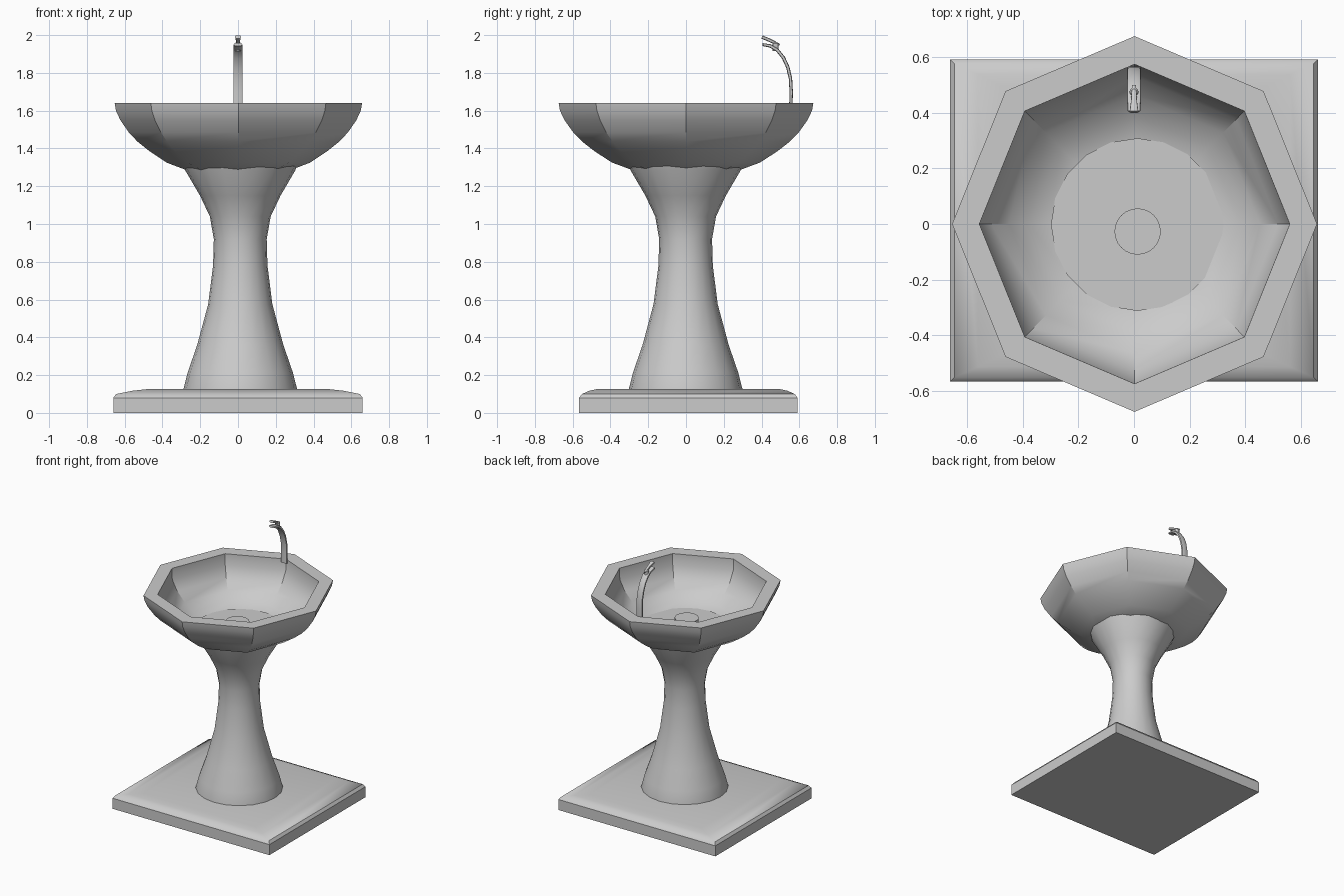
import bpy, bmesh, math
from mathutils import Vector

if "Cube" in bpy.data.objects:
    bpy.data.objects.remove(bpy.data.objects["Cube"])


def skin(name, rings, closed_loop=False, angle=30):
    """Bridge a list of equal-length vertex rings into one surface."""
    bm = bmesh.new()
    loops = [[bm.verts.new(p) for p in ring] for ring in rings]
    n = len(loops[0])
    for a, b in zip(loops, loops[1:]):
        for i in range(n):
            j = (i + 1) % n
            bm.faces.new((a[i], a[j], b[j], b[i]))
    bm.faces.new(loops[0][::-1])
    bm.faces.new(loops[-1])
    bmesh.ops.recalc_face_normals(bm, faces=bm.faces)
    me = bpy.data.meshes.new(name)
    bm.to_mesh(me)
    bm.free()
    ob = bpy.data.objects.new(name, me)
    bpy.context.collection.objects.link(ob)
    bpy.context.view_layer.objects.active = ob
    ob.select_set(True)
    bpy.ops.object.shade_smooth_by_angle(angle=math.radians(angle))
    ob.select_set(False)
    return ob


def lathe(name, profile, sides, cx=0, cy=0, sy=1, angle=30):
    """Revolve (radius, z) points around a vertical axis."""
    rings = []
    for r, z in profile:
        rings.append([(cx + r * math.cos(2 * math.pi * i / sides),
                       cy + sy * r * math.sin(2 * math.pi * i / sides), z)
                      for i in range(sides)])
    return skin(name, rings, angle=angle)


def sweep(name, path, sides=12):
    """Sweep a rounded flat section along (y, z, width, thickness) stations."""
    pts = [Vector((0, y, z)) for y, z, _, _ in path]
    rings = []
    for k, (p, (_, _, w, t)) in enumerate(zip(pts, path)):
        d = (pts[min(k + 1, len(pts) - 1)] - pts[max(k - 1, 0)]).normalized()
        nrm = Vector((0, -d.z, d.y))
        ring = []
        for i in range(sides):
            a = 2 * math.pi * i / sides
            c, s = math.cos(a), math.sin(a)
            u = math.copysign(abs(c) ** 0.6, c) * w / 2
            v = math.copysign(abs(s) ** 0.6, s) * t / 2
            ring.append(p + Vector((u, 0, 0)) + nrm * v)
        rings.append(ring)
    return skin(name, rings, angle=40)


# Square plinth with a chamfered, gently sloping top
plinth = [(0.66, 0.578, 0), (0.66, 0.578, 0.08), (0.645, 0.563, 0.10),
          (0.56, 0.525, 0.117), (0.47, 0.48, 0.127)]
skin("base_plinth", [[(sx * hx, 0.0125 + sy * hy, z) for sx, sy in
                      ((-1, -1), (1, -1), (1, 1), (-1, 1))]
                     for hx, hy, z in plinth])

# Waisted round pedestal, its top showing as the bowl floor
lathe("pedestal", [(0.302, 0.11), (0.30, 0.13), (0.278, 0.215), (0.228, 0.36),
                   (0.17, 0.575), (0.144, 0.78), (0.14, 0.92), (0.161, 1.04),
                   (0.213, 1.15), (0.292, 1.285), (0.31, 1.34)],
      20, 0.012, -0.002)

# Octagonal bowl: outer shell, rim, upright inner wall and basin
lathe("bowl", [(0.18, 1.28), (0.28, 1.287), (0.38, 1.325), (0.47, 1.385),
               (0.535, 1.437), (0.58, 1.485), (0.625, 1.55), (0.648, 1.60),
               (0.655, 1.64), (0.557, 1.64), (0.555, 1.555), (0.515, 1.48),
               (0.45, 1.41), (0.38, 1.36), (0.30, 1.328), (0.15, 1.32)],
      8, 0.002, 0, 1.03 * 0.98 + 0.02)

# Raised drain plug
lathe("drain", [(0.083, 1.32), (0.083, 1.40)], 24, 0.013, -0.027)

# Curved spout
sweep("spout", [(0.555, 1.62, 0.05, 0.018), (0.557, 1.70, 0.05, 0.018),
                (0.553, 1.77, 0.05, 0.018), (0.539, 1.83, 0.05, 0.018),
                (0.516, 1.88, 0.05, 0.018), (0.484, 1.92, 0.05, 0.018),
                (0.446, 1.943, 0.05, 0.018), (0.405, 1.95, 0.046, 0.015)])

# Lever and its pivot on top of the spout
sweep("lever", [(0.497, 1.948, 0.014, 0.010), (0.47, 1.960, 0.018, 0.016),
                (0.44, 1.974, 0.022, 0.018), (0.402, 1.990, 0.032, 0.018)])
lathe("lever_pivot", [(0.016, 1.915), (0.016, 1.955), (0.010, 1.962)],
      12, 0, 0.475)
